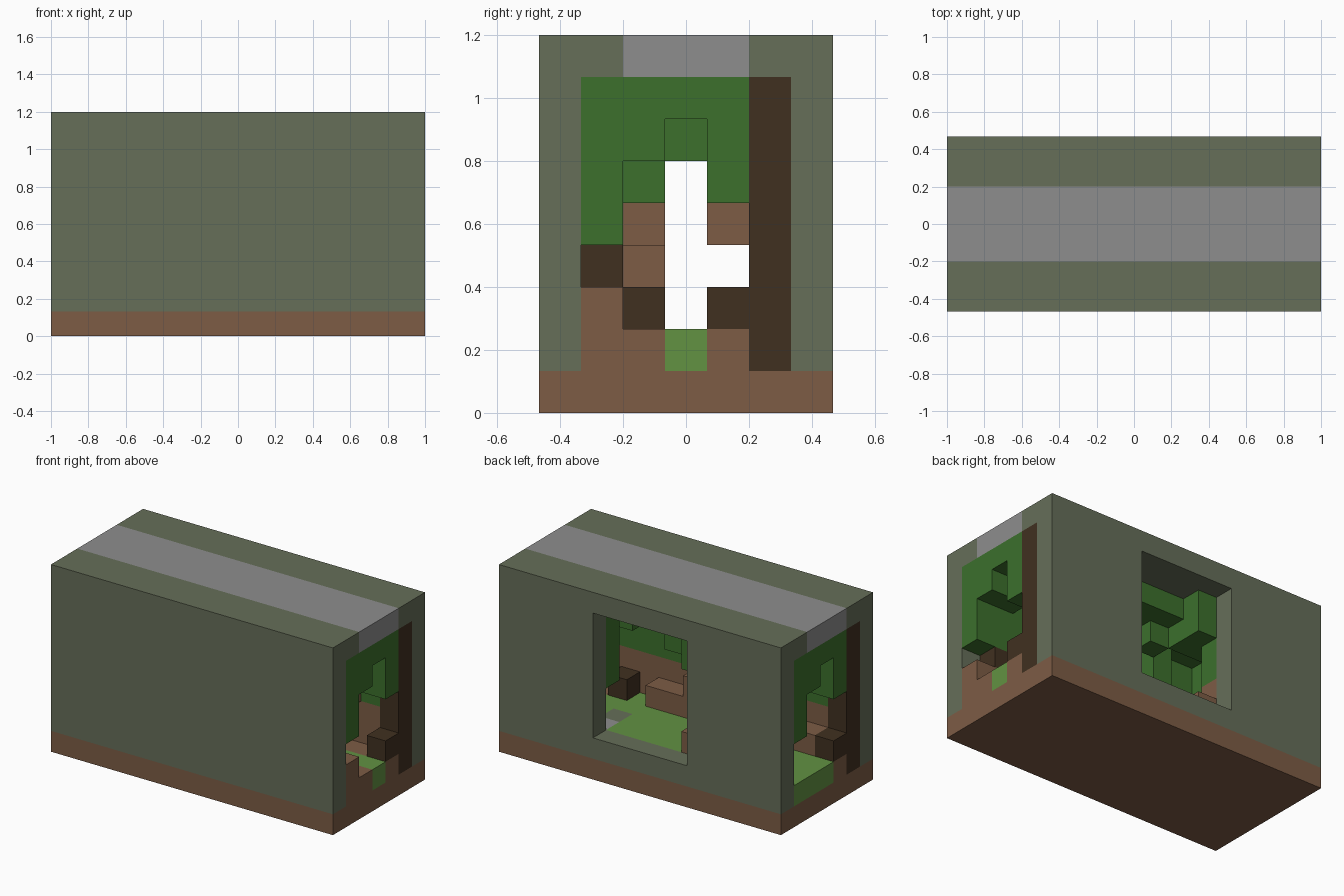
import bpy
import bmesh
from mathutils import Vector

old = bpy.data.objects.get("Cube")
if old:
    bpy.data.objects.remove(old)

# The tunnel is built on a block grid: 15 long, 7 deep, 9 high
CELL = 2 / 15
NX, NY, NZ = 15, 7, 9


def material(name, hex_code):
    srgb = [int(hex_code[i:i + 2], 16) / 255 for i in (0, 2, 4)]
    colour = [((c + 0.055) / 1.055) ** 2.4 for c in srgb] + [1]
    mat = bpy.data.materials.new(name)
    mat.use_nodes = True
    mat.diffuse_color = colour
    mat.node_tree.nodes["Principled BSDF"].inputs["Base Color"].default_value = colour
    return mat


MOSS = material("mossy stone", "666E59")
STONE = material("grey stone", "8D8D8D")
EARTH = material("brown earth", "7D5C45")
LEAF = material("leaf green", "3C702C")
GRASS = material("grass green", "629242")
BARK = material("dark bark", "403020")

grid = {}
part_material = {}


def fill(part, mat, x, y, z):
    """Fill an inclusive range of cells; later fills replace earlier ones."""
    part_material[part] = mat
    for i in range(x[0], x[1] + 1):
        for j in range(y[0], y[1] + 1):
            for k in range(z[0], z[1] + 1):
                grid[i, j, k] = part


def carve(x, y, z):
    for i in range(x[0], x[1] + 1):
        for j in range(y[0], y[1] + 1):
            for k in range(z[0], z[1] + 1):
                grid.pop((i, j, k), None)


ALL = (0, NX - 1)
END = (14, 14)
START = (0, 0)

# Outer shell: base, walls, roof with a central path, and the back window
fill("base", EARTH, ALL, (0, 6), (0, 0))
fill("front_wall", MOSS, ALL, (0, 0), (1, 8))
fill("back_wall", MOSS, ALL, (6, 6), (1, 8))
fill("roof_edges", MOSS, ALL, (1, 5), (8, 8))
fill("roof_path", STONE, ALL, (2, 4), (8, 8))
carve((5, 9), (6, 6), (2, 7))

# Floor: grass between earth banks
fill("earth_floor", EARTH, ALL, (1, 5), (1, 1))
fill("grass_floor", GRASS, (0, 11), (3, 5), (1, 1))
fill("grass_floor", GRASS, (10, 14), (3, 3), (1, 1))
fill("grass_floor", GRASS, (10, 11), (2, 2), (1, 1))
fill("floor_stone", STONE, (10, 10), (5, 5), (1, 1))
fill("floor_mossy_stone", MOSS, (10, 10), (4, 4), (1, 1))

# Earth banks along both walls
fill("front_bank", EARTH, (1, 13), (1, 1), (2, 3))
fill("front_bank", EARTH, END, (1, 1), (2, 2))
fill("front_shelf", EARTH, (1, 9), (2, 2), (2, 2))
fill("front_shelf", EARTH, (4, 7), (2, 2), (3, 3))
fill("front_shelf", EARTH, (4, 6), (2, 2), (4, 4))
fill("back_bank", EARTH, (1, 5), (5, 5), (2, 2))
fill("back_bank", EARTH, (1, 4), (5, 5), (3, 3))
fill("back_bank", EARTH, (11, 13), (5, 5), (2, 3))
fill("back_ledge", EARTH, (11, 12), (4, 4), (4, 4))

# Leaves on the ceiling and upper walls
fill("leaf_ceiling", LEAF, ALL, (2, 4), (7, 7))
fill("front_leaves", LEAF, ALL, (1, 1), (4, 7))
fill("back_leaves", LEAF, (0, 4), (5, 5), (4, 7))
fill("back_leaves", LEAF, (5, 5), (5, 5), (6, 7))
fill("back_leaves", LEAF, (10, 14), (5, 5), (4, 7))

# Leaf clumps hanging at the ends and in the middle
for x, y, z in (((0, 2), (2, 2), (5, 6)), ((0, 1), (4, 4), (6, 6)),
                ((12, 14), (4, 4), (5, 6)), ((13, 14), (2, 2), (6, 6)),
                ((4, 5), (4, 4), (6, 6)), ((6, 6), (3, 3), (6, 6)),
                ((8, 8), (2, 2), (5, 6)), ((5, 5), (2, 2), (5, 6)),
                ((11, 11), (2, 2), (6, 6)), ((10, 10), (3, 3), (6, 6))):
    fill("leaf_clumps", LEAF, x, y, z)

# Bark posts at opposite corners, and loose logs
fill("right_post", BARK, END, (5, 5), (1, 7))
fill("left_post", BARK, START, (1, 1), (1, 7))
fill("right_log", BARK, END, (4, 4), (2, 2))
fill("left_log", BARK, START, (2, 2), (2, 2))
fill("middle_log", BARK, (11, 11), (2, 2), (2, 2))
fill("wall_log", BARK, (13, 13), (1, 1), (3, 3))


def build(part):
    """Make one mesh from the exposed block faces of a part."""
    bm = bmesh.new()
    for cell in [c for c, p in grid.items() if p == part]:
        centre = Vector(cell) + Vector((0.5, 0.5, 0.5))
        for axis in range(3):
            for sign in (-1, 1):
                n = Vector((0, 0, 0))
                n[axis] = sign
                if tuple(int(a + b) for a, b in zip(cell, n)) in grid:
                    continue
                u = Vector((0, 0, 0))
                u[(axis + 1) % 3] = 0.5
                v = n.cross(u)
                corners = [centre + n / 2 + d for d in (-u - v, u - v, u + v, v - u)]
                bm.faces.new([bm.verts.new(
                    ((p.x - NX / 2) * CELL, (p.y - NY / 2) * CELL, p.z * CELL))
                    for p in corners])
    bmesh.ops.remove_doubles(bm, verts=bm.verts, dist=0.001)
    mesh = bpy.data.meshes.new(part)
    bm.to_mesh(mesh)
    bm.free()
    mesh.materials.append(part_material[part])
    bpy.context.collection.objects.link(bpy.data.objects.new(part, mesh))


for part in part_material:
    build(part)
